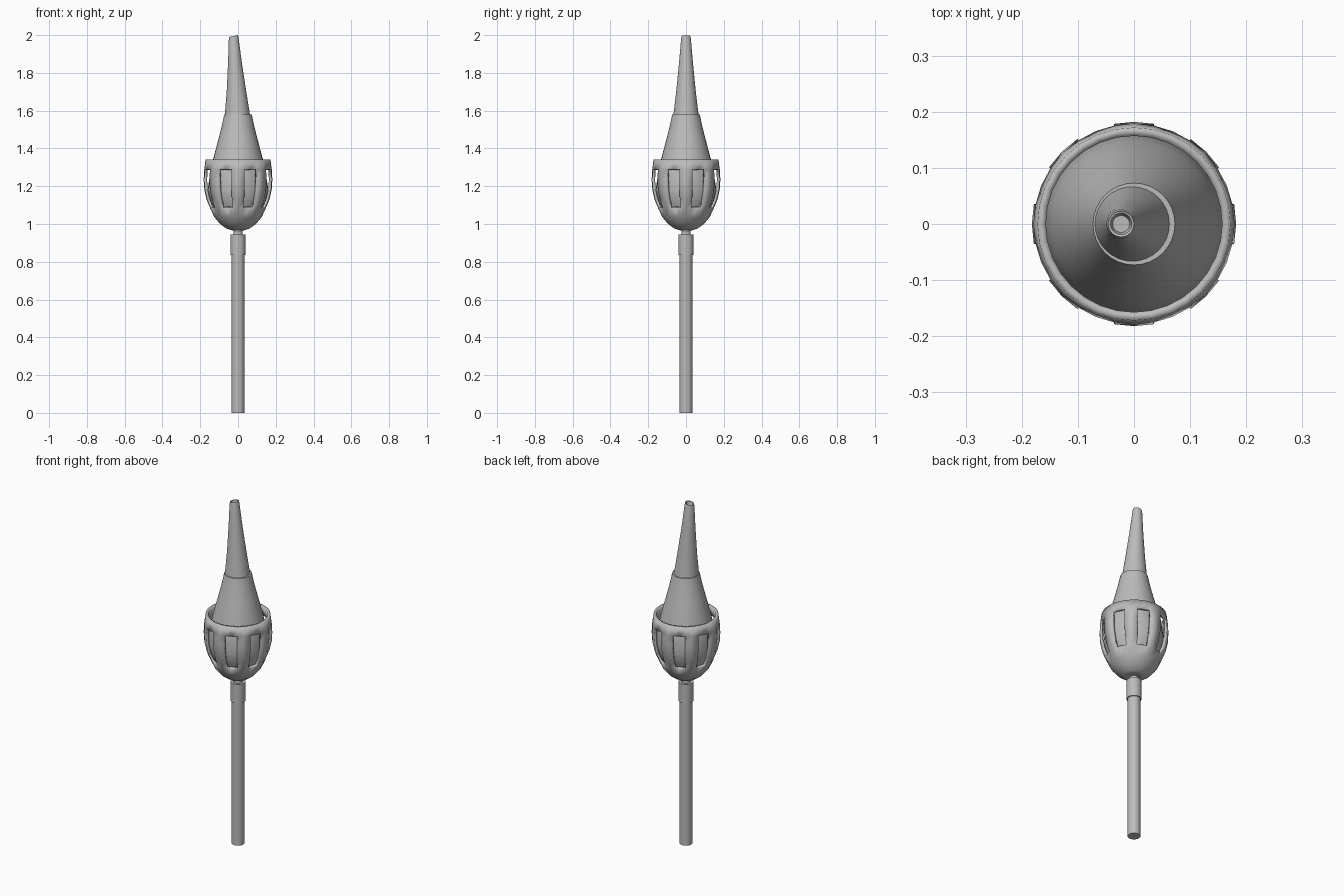
import bpy, bmesh
from math import cos, sin, pi, radians

cube = bpy.data.objects.get("Cube")
if cube:
    bpy.data.objects.remove(cube)

grey = bpy.data.materials.new("plain grey")
grey.use_nodes = True
grey.diffuse_color = (0.5, 0.5, 0.5, 1)
grey.node_tree.nodes["Principled BSDF"].inputs["Base Color"].default_value = (0.5, 0.5, 0.5, 1)


def lathe(name, profile, sides, caps=True, keep=lambda row, col: True):
    """Skin rings given as (radius, z, x offset, tilt) from bottom to top."""
    bm = bmesh.new()
    rings = []
    for point in profile:
        r, z, dx, tilt = (*point, 0, 0)[:4]
        angles = [2 * pi * i / sides for i in range(sides)]
        rings.append([bm.verts.new((dx + r * cos(a), r * sin(a), z + tilt * r * cos(a)))
                      for a in angles])
    for row, (low, high) in enumerate(zip(rings, rings[1:])):
        for i in range(sides):
            j = (i + 1) % sides
            if keep(row, i):
                bm.faces.new((low[i], low[j], high[j], high[i]))
    if caps:
        bm.faces.new(rings[0][::-1])
        bm.faces.new(rings[-1])
    mesh = bpy.data.meshes.new(name)
    bm.to_mesh(mesh)
    bm.free()
    mesh.materials.append(grey)
    obj = bpy.data.objects.new(name, mesh)
    bpy.context.collection.objects.link(obj)
    bpy.ops.object.select_all(action='DESELECT')
    obj.select_set(True)
    bpy.context.view_layer.objects.active = obj
    bpy.ops.object.shade_smooth_by_angle(angle=radians(30))
    return obj


# Handle, collar and neck
lathe("handle", [(0.034, 0), (0.034, 0.85)], 32)
lathe("collar", [(0.04, 0.835), (0.04, 0.945)], 32)
lathe("neck", [(0.025, 0.94), (0.025, 0.985)], 32)

# Cup: eight tall openings, each two columns wide, between narrow ribs
cup_profile = [(0.025, 0.964), (0.06, 0.975), (0.095, 1.0), (0.125, 1.036), (0.148, 1.085),
               (0.167, 1.13), (0.179, 1.185), (0.182, 1.235), (0.179, 1.288), (0.172, 1.342)]
cup = lathe("cup", cup_profile, 32, caps=False,
            keep=lambda row, col: not (4 <= row <= 7 and col % 4 in (1, 2)))
wall = cup.modifiers.new("wall", 'SOLIDIFY')
wall.thickness = 0.015
wall.offset = -1

# Flame body: rounded underside, sharp widest edge, then a flared cone
lathe("flame_body", [(0.03, 0.985), (0.075, 1.01), (0.115, 1.06), (0.143, 1.115), (0.161, 1.18),
                     (0.147, 1.27), (0.132, 1.342), (0.105, 1.444), (0.088, 1.51), (0.073, 1.58)], 32)

# Flame tip: slim leaning cone with a shallow hollow end
lathe("flame_tip", [(0.067, 1.575, -0.003), (0.052, 1.7, -0.008), (0.037, 1.85, -0.016),
                    (0.026, 1.98, -0.023, 0.2), (0.023, 1.995, -0.023, 0.2),
                    (0.019, 1.993, -0.023, 0.2), (0.015, 1.975, -0.023)], 32)
